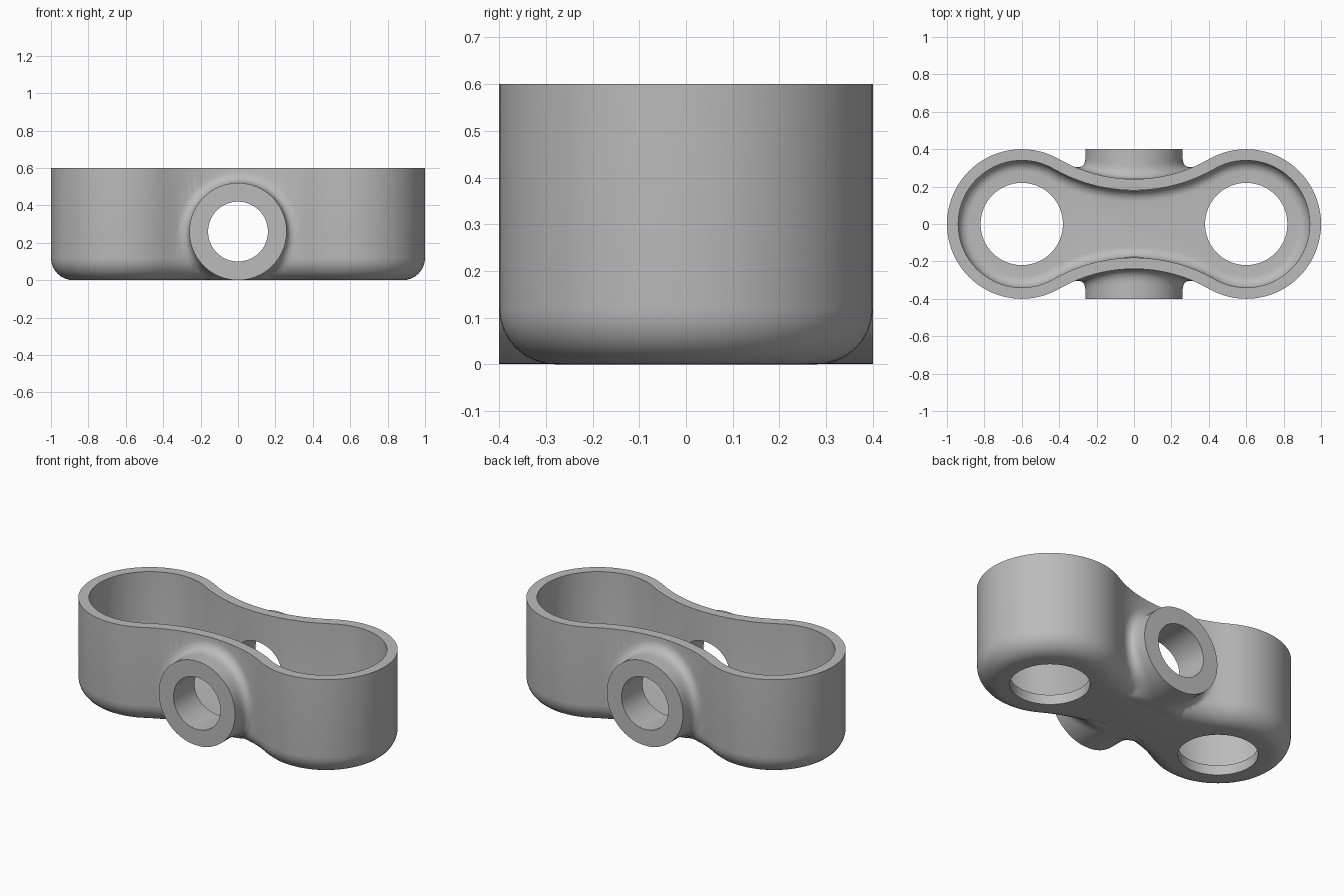
import bpy, bmesh, math

if "Cube" in bpy.data.objects:
    bpy.data.objects.remove(bpy.data.objects["Cube"])

R_END, X_END, WAIST = 0.40, 0.60, 0.24      # end lobes and half-width at the waist
HEIGHT, WALL, FLOOR, ROUND = 0.60, 0.06, 0.06, 0.12
BOSS_R, BORE_R, BOSS_Z, BOSS_Y, FLARE = 0.26, 0.16, 0.26, 0.40, 0.075
# waist arc tangent to both lobes
R_ARC = (X_END**2 + WAIST**2 - R_END**2) / (2 * (R_END - WAIST))
C_ARC = R_ARC + WAIST
TAN = math.atan2(C_ARC, -X_END)

grey = bpy.data.materials.new("light_grey")
grey.diffuse_color = (0.5, 0.5, 0.5, 1)
grey.use_nodes = True
grey.node_tree.nodes["Principled BSDF"].inputs["Base Color"].default_value = grey.diffuse_color


def outline(s):
    """Dog-bone outline inset by s."""
    pts = []
    for i in range(48):
        a = -TAN + 2 * TAN * i / 48
        pts.append((X_END + (R_END - s) * math.cos(a), (R_END - s) * math.sin(a)))
    a0 = TAN - math.pi
    a1 = -math.pi - a0
    for i in range(24):
        a = a0 + (a1 - a0) * i / 24
        pts.append(((R_ARC + s) * math.cos(a), C_ARC + (R_ARC + s) * math.sin(a)))
    return pts + [(-x, -y) for x, y in pts]


def loft(name, rings):
    """Closed solid through a list of equal-length rings."""
    bm = bmesh.new()
    vs = [[bm.verts.new(p) for p in ring] for ring in rings]
    n = len(vs[0])
    for a, b in zip(vs, vs[1:]):
        for i in range(n):
            j = (i + 1) % n
            bm.faces.new((a[i], a[j], b[j], b[i]))
    bm.faces.new(vs[0][::-1])
    bm.faces.new(vs[-1])
    bmesh.ops.recalc_face_normals(bm, faces=bm.faces)
    me = bpy.data.meshes.new(name)
    bm.to_mesh(me)
    bm.free()
    me.materials.append(grey)
    ob = bpy.data.objects.new(name, me)
    bpy.context.collection.objects.link(ob)
    return ob


def tub(name, inset, bottom, rnd, top):
    """Dog-bone solid with a rounded bottom edge."""
    rings = []
    for k in range(9):
        a = math.pi / 2 * k / 8
        s, z = inset + rnd * (1 - math.sin(a)), bottom + rnd * (1 - math.cos(a))
        rings.append([(x, y, z) for x, y in outline(s)])
    rings.append([(x, y, top) for x, y in outline(inset)])
    return loft(name, rings)


def wall_y(x, z):
    """Outer wall depth near the waist, including the rounded bottom."""
    d = max(0, ROUND - z)
    s = ROUND - math.sqrt(max(0, ROUND**2 - d * d))
    return C_ARC - math.sqrt((R_ARC + s)**2 - x * x)


def boss(name, side):
    """Round boss that flares smoothly into the wall."""
    n, steps = 72, 8
    rings = [[] for _ in range(steps + 3)]
    for i in range(n):
        a = 2 * math.pi * (i + 0.5) / n
        ca, sa = math.cos(a), math.sin(a)

        def at(r, y):
            return (r * ca, side * y, max(0.001, BOSS_Z + r * sa))
        x0, _, z0 = at(BOSS_R, 0)
        x1, _, z1 = at(BOSS_R + FLARE, 0)
        yc, y1 = wall_y(x0, z0), wall_y(x1, z1) - 0.002
        rings[0].append(at(BOSS_R, BOSS_Y))
        for k in range(steps + 1):
            t = k / steps
            y = (1 - t)**2 * min(yc + FLARE, 0.39) + 2 * t * (1 - t) * yc + t * t * y1
            rings[k + 1].append(at(BOSS_R + FLARE * t * t, y))
        rings[-1].append((0.2 * ca, 0.02 * side, BOSS_Z + 0.2 * sa))
    return loft(name, rings)


def cylinder(name, r, p0, p1, axis):
    def ring(h):
        pts = []
        for i in range(64):
            a = 2 * math.pi * i / 64
            u, v = p0 + r * math.cos(a), p1 + r * math.sin(a)
            pts.append((u, h, v) if axis == 'Y' else (u, v, h))
        return pts
    return loft(name, [ring(-0.6), ring(0.6)] if axis == 'Y' else [ring(-0.2), ring(0.3)])


def combine(ob, other, op):
    m = ob.modifiers.new(op, 'BOOLEAN')
    m.operation, m.solver, m.object = op, 'EXACT', other
    bpy.context.view_layer.objects.active = ob
    bpy.ops.object.modifier_apply(modifier=m.name)
    bpy.data.objects.remove(other)


# body with front and back bosses
body = tub("link_housing", 0, 0, ROUND, HEIGHT)
for side in (-1, 1):
    combine(body, boss("side_boss", side), 'UNION')

# hollow inside, cross bore and the two floor holes
combine(body, tub("cavity", WALL, FLOOR, ROUND - WALL, 0.8), 'DIFFERENCE')
combine(body, cylinder("cross_bore", BORE_R, 0, BOSS_Z, 'Y'), 'DIFFERENCE')
for x in (-X_END, X_END):
    combine(body, cylinder("floor_hole", 0.22, x, 0, 'Z'), 'DIFFERENCE')

bpy.ops.object.select_all(action='DESELECT')
body.select_set(True)
bpy.context.view_layer.objects.active = body
bpy.ops.object.shade_smooth_by_angle(angle=math.radians(30))
